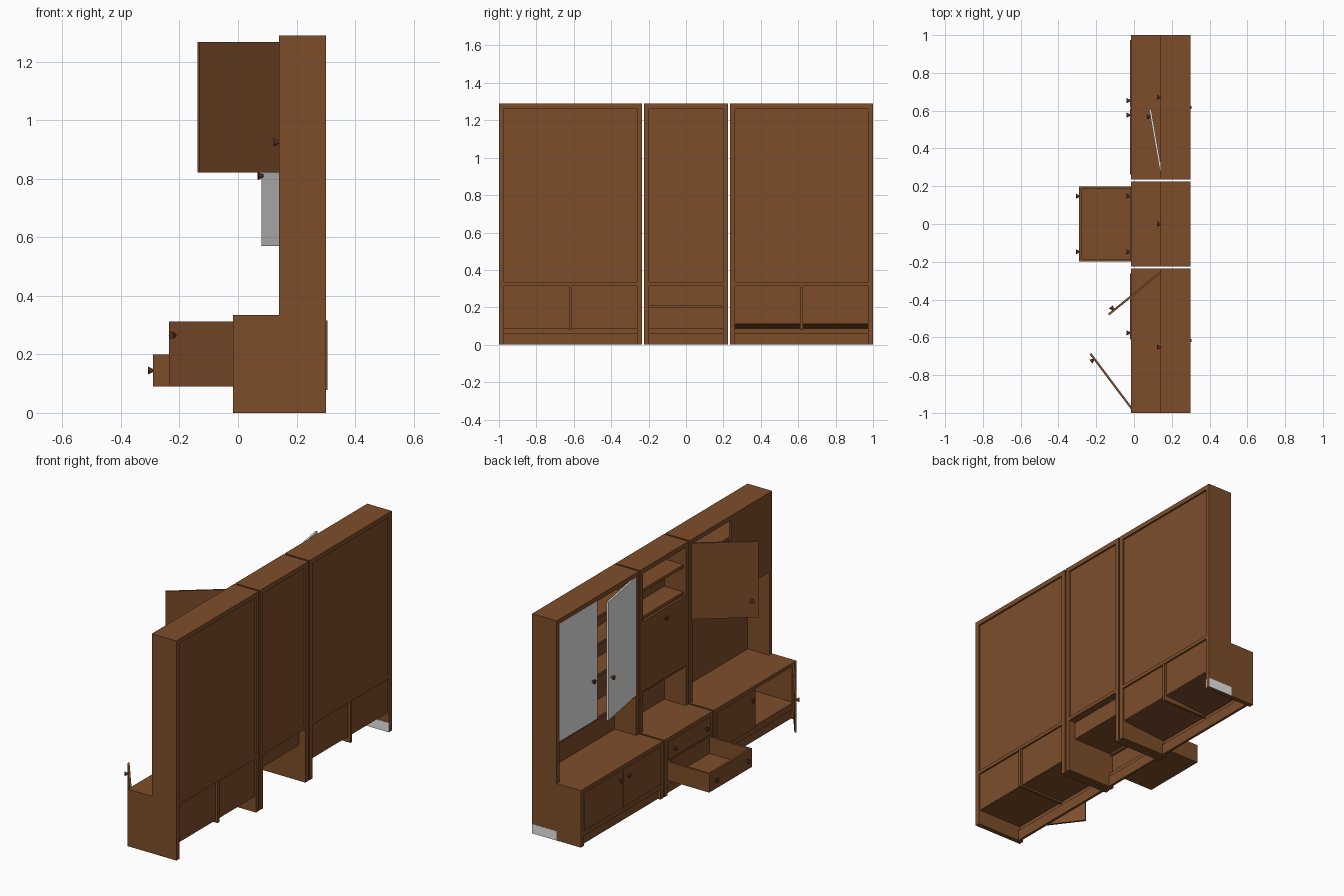
import bpy
from math import atan2
from mathutils import Vector, Matrix

cube = bpy.data.objects.get("Cube")
if cube:
    bpy.data.objects.remove(cube, do_unlink=True)


def material(name, rgb):
    m = bpy.data.materials.new(name)
    m.use_nodes = True
    m.diffuse_color = (*rgb, 1)
    m.node_tree.nodes["Principled BSDF"].inputs["Base Color"].default_value = (*rgb, 1)
    return m


WOOD = material("brown wood", (0.208, 0.076, 0.024))
KNOB = material("reddish brown", (0.11, 0.033, 0.02))
GREY = material("pale grey glass", (0.8, 0.8, 0.8))


def box(name, x, y, z, mat=WOOD):
    """Axis-aligned board given by its (low, high) range on each axis."""
    bpy.ops.mesh.primitive_cube_add(size=1, location=[sum(r) / 2 for r in (x, y, z)])
    ob = bpy.context.object
    ob.name = name
    ob.data.transform(Matrix.Diagonal([r[1] - r[0] for r in (x, y, z)] + [1]))
    ob.data.materials.append(mat)
    return ob


def knob(name, pos, n):
    """Flared round knob standing on a face with normal n."""
    rot = n.to_track_quat('Z', 'Y').to_euler()
    bpy.ops.mesh.primitive_cone_add(vertices=12, radius1=0.005, radius2=0.014,
                                    depth=0.018, location=pos + n * 0.009, rotation=rot)
    bpy.context.object.name = name
    bpy.context.object.data.materials.append(KNOB)


def panel(name, hinge, tip, z, mat, thick):
    """Upright panel from hinge to tip (x, y); returns tip, direction, outer normal."""
    a, b = Vector((*hinge, 0)), Vector((*tip, 0))
    d = (b - a).normalized()
    n = Vector((-d.y, d.x, 0)) * (1 if b.y > a.y else -1)
    length = (b - a).length
    ob = box(name, (-length / 2, length / 2), (-thick / 2, thick / 2), z, mat)
    ob.location.xy = ((a + b) / 2 - n * thick / 2).xy
    ob.rotation_euler.z = atan2(d.y, d.x)
    return b, d, n


def door(name, hinge, tip, z, knob_z, mat=WOOD, inset=0.035):
    """Panel with a knob on its outer side near the tip."""
    b, d, n = panel(name, hinge, tip, z, mat, 0.011)
    knob(name + "_knob", b - d * inset + Vector((0, 0, knob_z)), n)


BACK, LOW, UP, TOP, T = 0.3, -0.017, 0.14, 1.29, 0.027


def cabinet(name, y0, y1, shelves):
    """Deep base with a shallower open case above it."""
    inner = (y0 + T, y1 - T)
    for side, y in (("right", (y0, y0 + T)), ("left", (y1 - T, y1))):
        box(f"{name}_base_{side}", (LOW, BACK), y, (0, 0.335))
        box(f"{name}_upper_{side}", (UP, BACK), y, (0.335, TOP))
    box(name + "_top", (UP, BACK), inner, (TOP - T, TOP))
    box(name + "_counter", (LOW, BACK), inner, (0.315, 0.335))
    box(name + "_front_rail", (LOW, 0.005), inner, (0.06, 0.09))
    box(name + "_kickboard", (0.0, 0.015), inner, (0, 0.061))
    box(name + "_back", (0.28, 0.29), inner, (0.335, TOP - T))
    for i, z in enumerate(shelves):
        box(f"{name}_shelf_{i}", (UP + 0.015, 0.28), inner, (z - 0.009, z + 0.009))


cabinet("media_unit", -1, -0.235, (0.82, 1.02, 1.15))
cabinet("drawer_unit", -0.225, 0.225, (0.56, 0.87, 0.99, 1.15))
cabinet("glass_unit", 0.235, 1, (0.56, 0.81, 0.99, 1.15))

# base backs and dividers of the two wide units
for name, s, z0 in (("media", -1, 0.09), ("glass", 1, 0.115)):
    y = sorted((s * 0.262, s * 0.973))
    box(name + "_base_back", (0.28, 0.29), y, (z0, 0.315))
    box(name + "_divider", (0, 0.305), (s * 0.617 - 0.008, s * 0.617 + 0.008), (0.078, 0.315))

# thin base floors, the one under the glass doors rising to the back
box("media_floor", (LOW, 0.288), (-0.973, -0.262), (0.088, 0.1))
floor = box("glass_floor", (LOW, 0.289), (0.262, 0.973), (0.098, 0.11))
floor.rotation_euler.y = -atan2(0.025, 0.3)

# base doors
LZ, LX = (0.09, 0.313), LOW - 0.005
door("media_base_open_door", (LOW, -0.98), (-0.235, -0.69), LZ, 0.265)
door("media_base_door", (LX, -0.262), (LX, -0.612), LZ, 0.265)
door("glass_base_door_right", (LX, 0.262), (LX, 0.612), LZ, 0.265)
door("glass_base_door_left", (LX, 0.973), (LX, 0.618), LZ, 0.265)

# upper doors
UZ, GZ = (0.822, 1.268), (0.57, 1.265)
door("media_upper_door", (UP, -0.973), (UP, -0.617), UZ, 0.925)
door("media_upper_open_door", (UP, -0.25), (-0.138, -0.475), UZ, 0.925)
door("glass_door_left", (UP, 0.973), (UP, 0.62), GZ, 0.81, GREY, 0.05)
door("glass_open_door", (UP, 0.262), (0.08, 0.605), GZ, 0.81, GREY)
panel("glass_door_hinge_strip", (0.146, 0.263), (0.137, 0.312), GZ, WOOD, 0.01)

# drop flap of the middle unit
box("flap", (UP, UP + 0.014), (-0.198, 0.198), (0.57, 0.98))
knob("flap_knob", Vector((UP, 0, 0.93)), Vector((-1, 0, 0)))


def drawer(name, x, z):
    """Open-topped tray with a front panel and two knobs."""
    y0, y1, t, depth = -0.198, 0.198, 0.012, 0.28
    box(name + "_front", (x, x + t), (y0, y1), z)
    box(name + "_rear", (x + depth - t, x + depth), (y0, y1), z)
    box(name + "_bottom", (x + t, x + depth - t), (y0, y1), (z[0], z[0] + t))
    for side, y in (("right", (y0, y0 + t)), ("left", (y1 - t, y1))):
        box(f"{name}_{side}", (x + t, x + depth - t), y, z)
    for side in (-1, 1):
        knob(f"{name}_knob_{side}", Vector((x, side * 0.147, sum(z) / 2)), Vector((-1, 0, 0)))


drawer("upper_drawer", LX, (0.21, 0.313))
drawer("lower_drawer", -0.29, (0.09, 0.2))
box("drawer_rail", (LOW, 0.005), (-0.198, 0.198), (0.199, 0.211))

# pale plate at the foot of the outer side
box("side_foot_plate", (UP, BACK), (0.972, 1.001), (0, 0.055), GREY)
